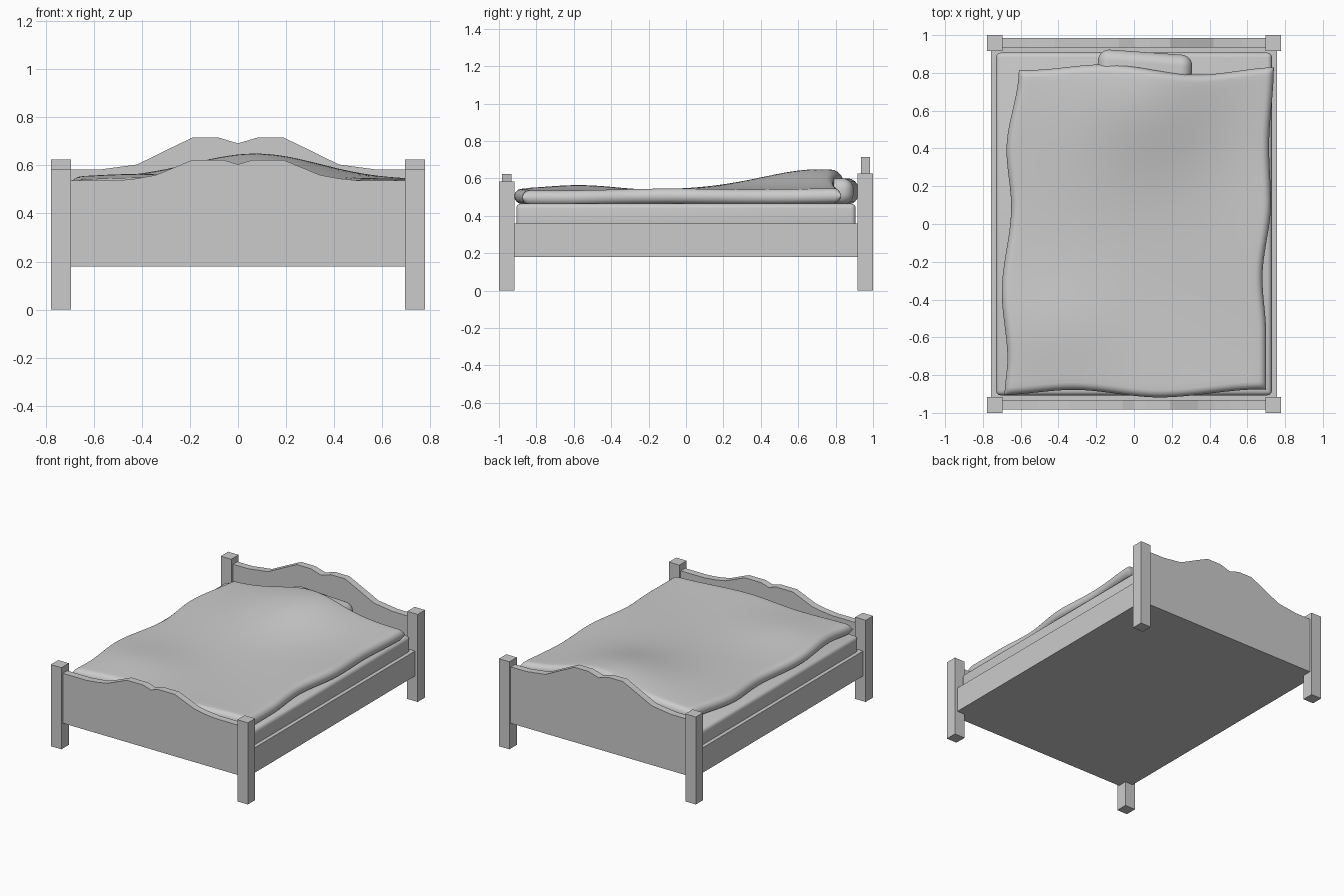
import bpy, bmesh, math

if "Cube" in bpy.data.objects:
    bpy.data.objects.remove(bpy.data.objects["Cube"])


def make_object(name, bm, smooth=False):
    bmesh.ops.recalc_face_normals(bm, faces=bm.faces)
    mesh = bpy.data.meshes.new(name)
    bm.to_mesh(mesh)
    bm.free()
    ob = bpy.data.objects.new(name, mesh)
    bpy.context.collection.objects.link(ob)
    if smooth:
        for p in mesh.polygons:
            p.use_smooth = True
    return ob


def box(name, x0, x1, y0, y1, z0, z1, bevel=0, rot=0, segs=4):
    bm = bmesh.new()
    bmesh.ops.create_cube(bm, size=1)
    for v in bm.verts:
        v.co.x *= x1 - x0
        v.co.y *= y1 - y0
        v.co.z *= z1 - z0
    if bevel:
        bmesh.ops.bevel(bm, geom=bm.edges[:], offset=bevel, segments=segs,
                        profile=0.5, affect='EDGES')
    ob = make_object(name, bm, bool(bevel))
    ob.location = ((x0 + x1) / 2, (y0 + y1) / 2, (z0 + z1) / 2)
    ob.rotation_euler.z = rot
    return ob


def board(name, half, y0, y1, z0):
    # mirrored top profile, extruded in y
    pts = [(-x, z) for x, z in half] + [(x, z) for x, z in reversed(half[:-1])]
    w = half[0][0]
    pts += [(w, z0), (-w, z0)]
    bm = bmesh.new()
    face = bm.faces.new([bm.verts.new((x, y0, z)) for x, z in pts])
    ext = bmesh.ops.extrude_face_region(bm, geom=[face])['geom']
    for g in ext:
        if isinstance(g, bmesh.types.BMVert):
            g.co.y = y1
    return make_object(name, bm)


def curve(pts, t):
    # smooth interpolation through a few points
    if t <= pts[0][0]:
        return pts[0][1]
    for (a, va), (b, vb) in zip(pts, pts[1:]):
        if t <= b:
            k = (t - a) / (b - a)
            return va + (vb - va) * k * k * (3 - 2 * k)
    return pts[-1][1]


# posts
for side, s in (("left", -1), ("right", 1)):
    xa, xb = sorted((s * 0.695, s * 0.778))
    box("front_post_" + side, xa, xb, -1.0, -0.917, 0, 0.583)
    box("rear_post_" + side, xa, xb, 0.917, 1.0, 0, 0.625)

# footboard and headboard
board("footboard", [(0.70, 0.536), (0.51, 0.536), (0.42, 0.545), (0.34, 0.56),
                    (0.19, 0.622), (0.06, 0.622), (0, 0.604)], -0.983, -0.933, 0.18)
board("headboard", [(0.70, 0.582), (0.57, 0.583), (0.42, 0.603), (0.29, 0.667),
                    (0.19, 0.715), (0.08, 0.715), (0, 0.691)], 0.935, 0.985, 0.18)

# bed frame and mattress
box("bed_frame", -0.757, 0.757, -0.935, 0.937, 0.18, 0.358)
box("mattress", -0.73, 0.73, -0.907, 0.907, 0.32, 0.465, bevel=0.025)

# pillow
box("pillow", -0.20, 0.30, 0.54, 0.91, 0.46, 0.60, bevel=0.06, rot=-0.07, segs=8)

# blanket outline
LEFT = [(-0.89, -0.685), (-0.7, -0.67), (-0.35, -0.70), (0.1, -0.65), (0.4, -0.675), (0.82, -0.61)]
RIGHT = [(-0.87, 0.70), (-0.6, 0.70), (-0.3, 0.68), (0.1, 0.725), (0.4, 0.715), (0.82, 0.74)]
BACK = [(-0.61, 0.815), (-0.2, 0.845), (0.3, 0.79), (0.73, 0.83)]
FRONT = [(-0.68, -0.905), (-0.3, -0.878), (0.15, -0.918), (0.69, -0.875)]
THICK = 0.04


def height(x, y):
    sx = 0.27
    bump = 0.112 * math.exp(-((x - 0.08) / sx) ** 2 / 2 - ((y - 0.73) / 0.30) ** 2 / 2)
    fold = 0.02 * math.exp(-((x + 0.4) / 0.3) ** 2 - ((y + 0.55) / 0.25) ** 2)
    return 0.540 + bump + fold + 0.005 * math.sin(5 * y + 3 * x)


def samples(length, n):
    # dense rounded rim, even spacing inside
    r = THICK / length
    rim = [(r * (1 - math.cos(a)), math.sin(a)) for a in (i * math.pi / 12 for i in range(6))]
    mid = [(r + (1 - 2 * r) * i / n, 1.0) for i in range(n + 1)]
    return rim + mid + [(1 - t, k) for t, k in reversed(rim)]


# blanket
us, vs = samples(1.38, 40), samples(1.72, 50)
bm = bmesh.new()
layers = []
for sign in (1, -1):
    grid = []
    for t, kv in vs:
        row = []
        for s, ku in us:
            x0, y0 = -0.66 + 1.37 * s, -0.89 + 1.71 * t
            l, r = curve(LEFT, y0), curve(RIGHT, y0)
            f, b = curve(FRONT, x0), curve(BACK, x0)
            x, y = l + (r - l) * s, f + (b - f) * t
            z = height(x, y) - THICK + sign * THICK * ku * kv
            row.append(bm.verts.new((x, y, z)))
        grid.append(row)
    for j in range(len(vs) - 1):
        for i in range(len(us) - 1):
            bm.faces.new((grid[j][i], grid[j][i + 1], grid[j + 1][i + 1], grid[j + 1][i]))
bmesh.ops.remove_doubles(bm, verts=bm.verts[:], dist=0.0001)
make_object("blanket", bm, True)
